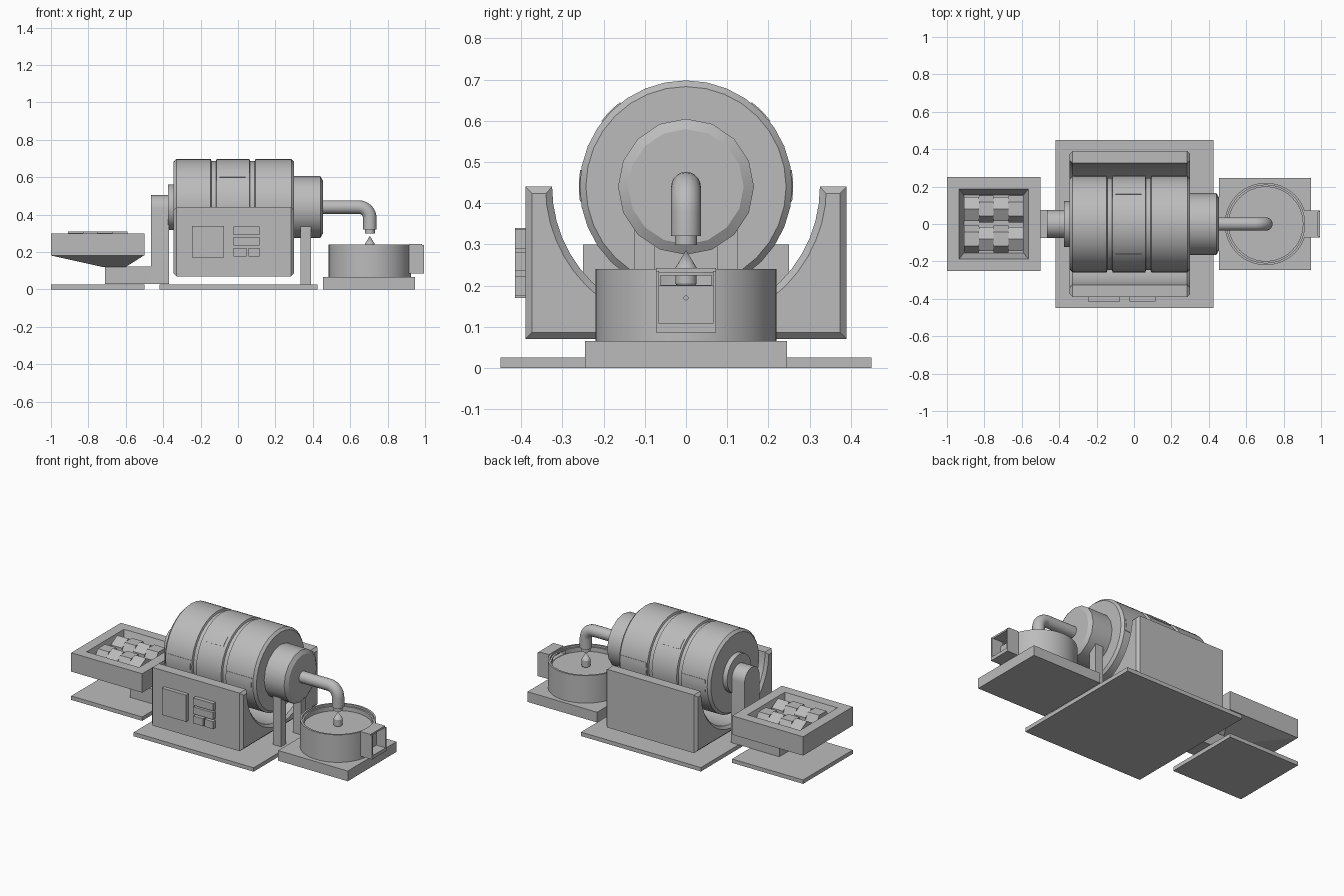
import bpy, bmesh
from math import sin, cos, pi, radians, sqrt
from mathutils import Vector

default = bpy.data.objects.get("Cube")
if default:
    bpy.data.objects.remove(default, do_unlink=True)

grey = bpy.data.materials.new("plain grey")
grey.use_nodes = True
COLOUR = (0.5, 0.5, 0.5, 1)
grey.diffuse_color = COLOUR
grey.node_tree.nodes["Principled BSDF"].inputs["Base Color"].default_value = COLOUR


def finish(name, bm, smooth=False):
    bmesh.ops.recalc_face_normals(bm, faces=bm.faces)
    mesh = bpy.data.meshes.new(name)
    bm.to_mesh(mesh)
    bm.free()
    mesh.materials.append(grey)
    ob = bpy.data.objects.new(name, mesh)
    bpy.context.collection.objects.link(ob)
    if smooth:
        bpy.ops.object.select_all(action='DESELECT')
        ob.select_set(True)
        bpy.context.view_layer.objects.active = ob
        bpy.ops.object.shade_smooth_by_angle(angle=radians(30))
    return ob


def loft(name, rings, smooth=False, chamfer=0):
    """Join matching rings of points and cap both ends."""
    bm = bmesh.new()
    loops = [[bm.verts.new(p) for p in ring] for ring in rings]
    n = len(loops[0])
    for a, b in zip(loops, loops[1:]):
        for i in range(n):
            j = (i + 1) % n
            bm.faces.new((a[i], a[j], b[j], b[i]))
    caps = [bm.faces.new(loops[0]), bm.faces.new(loops[-1])]
    if chamfer:
        bmesh.ops.recalc_face_normals(bm, faces=bm.faces)
        edges = [e for f in caps for e in f.edges]
        bmesh.ops.bevel(bm, geom=edges, offset=chamfer, segments=1,
                        profile=0.5, affect='EDGES')
    return finish(name, bm, smooth)


def rect(x, y, z):
    return [(x[0], y[0], z), (x[1], y[0], z), (x[1], y[1], z), (x[0], y[1], z)]


def box(name, x, y, z):
    return loft(name, [rect(x, y, z[0]), rect(x, y, z[1])])


def lathe(name, profile, steps, axis, centre):
    """Spin (distance along axis, radius) points about the x or z axis."""
    bm = bmesh.new()
    c = Vector(centre)
    pts = [c + (Vector((a, 0, r)) if axis == 'X' else Vector((r, 0, a)))
           for a, r in profile]
    vs = [bm.verts.new(p) for p in pts]
    es = [bm.edges.new(pair) for pair in zip(vs, vs[1:])]
    bmesh.ops.spin(bm, geom=vs + es, cent=c, angle=2 * pi, steps=steps,
                   axis=(1, 0, 0) if axis == 'X' else (0, 0, 1))
    bmesh.ops.remove_doubles(bm, verts=bm.verts, dist=0.0002)
    return finish(name, bm, True)


AXLE = 0.44
POT_X = 0.705

# Floor plates
box("main_base_plate", (-0.42, 0.425), (-0.45, 0.45), (0, 0.025))
box("tray_base_plate", (-1, -0.5), (-0.25, 0.25), (0, 0.025))
box("pot_base", (0.455, 0.945), (-0.245, 0.245), (0, 0.065))

# Drum with two grooves and chamfered ends
R = 0.258
drum = [(-0.345, 0), (-0.345, R - 0.015), (-0.33, R)]
for x in (-0.13, 0.077):
    drum += [(x - 0.016, R), (x - 0.012, R - 0.012), (x + 0.012, R - 0.012), (x + 0.016, R)]
drum += [(0.285, R), (0.3, R - 0.015), (0.3, 0)]
lathe("drum", drum, 32, 'X', (0, 0, AXLE))
lathe("front_collar", [(0.29, 0), (0.29, 0.165), (0.44, 0.165), (0.455, 0.14), (0.455, 0)],
      16, 'X', (0, 0, AXLE))
lathe("rear_collar", [(-0.375, 0), (-0.375, 0.122), (-0.34, 0.122), (-0.34, 0)],
      24, 'X', (0, 0, AXLE))


# Thin curved panels on the drum, angles measured up from the horizontal
def drum_panel(name, x0, x1, a0, a1, side):
    rings = []
    for i in range(5):
        a = radians(a0 + (a1 - a0) * i / 4)
        rings.append([(x, side * r * cos(a), AXLE + r * sin(a))
                      for x, r in ((x0, R - 0.01), (x1, R - 0.01),
                                   (x1, R + 0.002), (x0, R + 0.002))])
    loft(name, rings, True)


for side, word in ((-1, "front"), (1, "back")):
    drum_panel(word + "_middle_panel", -0.1, 0.04, 38, 52, side)
    drum_panel(word + "_rear_panel", -0.315, -0.155, -8, 9, side)
    drum_panel(word + "_outlet_panel", 0.1, 0.275, -8, 9, side)

# Cradle: block with a round hollow, chamfered at both ends
CUT = 0.325
outline = [(-0.39, AXLE), (-0.39, 0.07), (0.39, 0.07), (0.39, AXLE)]
outline += [(CUT * cos(pi * i / 24), AXLE - CUT * sin(pi * i / 24)) for i in range(25)]
loft("cradle", [[(x, y, z) for y, z in outline] for x in (-0.345, 0.3)], True, 0.016)

# Control panel on the front of the cradle
BUTTONS = {
    "control_screen": (-0.245, -0.075, 0.17, 0.34),
    "upper_button": (-0.025, 0.115, 0.29, 0.337),
    "middle_button": (-0.025, 0.115, 0.235, 0.28),
    "lower_left_button": (-0.025, 0.045, 0.175, 0.222),
    "lower_right_button": (0.055, 0.115, 0.175, 0.222),
}
for name, (x0, x1, z0, z1) in BUTTONS.items():
    box(name, (x0, x1), (-0.415, -0.385), (z0, z1))

# Posts under the front collar
for side, word in ((-1, "front"), (1, "back")):
    box(word + "_collar_post", (0.335, 0.39),
        sorted((side * 0.075, side * 0.125)), (0.025, 0.335))

# Round topped rear column and the arm to the tray
W = 0.075
column = [(-W, 0.028), (W, 0.028)]
column += [(W * cos(pi * i / 14), 0.43 + W * sin(pi * i / 14)) for i in range(15)]
loft("rear_column", [[(x, y, z) for y, z in column] for x in (-0.465, -0.37)], True)
box("tray_arm", (-0.71, -0.46), (-W, W), (0.028, 0.122))

# Feed tray with sloped hollow and funnel underside
loft("feed_tray", [
    rect((-0.725, -0.6), (-0.075, 0.075), 0.12),
    rect((-0.995, -0.505), (-0.245, 0.245), 0.18),
    rect((-1, -0.5), (-0.25, 0.25), 0.18),
    rect((-1, -0.5), (-0.25, 0.25), 0.3),
    rect((-0.935, -0.565), (-0.188, 0.188), 0.3),
    rect((-0.91, -0.59), (-0.155, 0.155), 0.2)])

# Toothed crusher rollers: hexagonal blocks turned alternately
for row, y in enumerate((-0.08, 0.08)):
    for k in range(4):
        x0 = -0.908 + k * 0.079
        turn = pi / 6 * ((k + row) % 2)
        rings = [[(x, y + 0.073 * cos(turn + pi * i / 3), 0.237 + 0.073 * sin(turn + pi * i / 3))
                  for i in range(6)] for x in (x0, x0 + 0.079)]
        loft("crusher_roller", rings)


# Outlet pipe with a bend and a narrow tip
def pipe_ring(x, z, a, r=0.036):
    return [(x + r * cos(t) * sin(a), r * sin(t), z + r * cos(t) * cos(a))
            for t in (2 * pi * i / 20 for i in range(20))]


BEND = 0.06
rings = [pipe_ring(0.44, AXLE, 0)]
for i in range(9):
    a = pi / 2 * i / 8
    rings.append(pipe_ring(POT_X - BEND + BEND * sin(a), AXLE - BEND + BEND * cos(a), a))
rings += [pipe_ring(POT_X, 0.32, pi / 2), pipe_ring(POT_X, 0.32, pi / 2, 0.027),
          pipe_ring(POT_X, 0.298, pi / 2, 0.027)]
loft("outlet_pipe", rings, True)

# Collecting pot with a stepped rim and a slot towards the spout
pot = lathe("collecting_pot", [
    (0.06, 0), (0.06, 0.22), (0.24, 0.22), (0.24, 0.208), (0.228, 0.208),
    (0.228, 0.198), (0.2, 0.198), (0.2, 0)], 48, 'Z', (POT_X, 0, 0))
cutter = box("slot_cutter", (0.88, 0.96), (-0.062, 0.062), (0.202, 0.224))
cutter.hide_render = True
cutter.hide_viewport = True
slot = pot.modifiers.new("slot", 'BOOLEAN')
slot.operation = 'DIFFERENCE'
slot.solver = 'EXACT'
slot.object = cutter
lathe("pot_spike", [(0.19, 0), (0.19, 0.016), (0.205, 0.026), (0.243, 0.026), (0.286, 0)],
      16, 'Z', (POT_X, 0, 0))

# Open spout box on the side of the pot
S = 0.073
box("spout_top", (0.915, 0.985), (-S, S), (0.232, 0.243))
box("spout_floor", (0.915, 0.995), (-S, S), (0.086, 0.108))
for side, word in ((-1, "front"), (1, "back")):
    box(word + "_spout_wall", (0.915, 0.995),
        sorted((side * (S - 0.008), side * S)), (0.086, 0.236))
box("spout_back", (0.915, 0.93), (-S, S), (0.1, 0.2))
lathe("spout_knob", [(0.925, 0), (0.925, 0.006), (0.934, 0.006), (0.934, 0)],
      12, 'X', (0, 0, 0.17))
